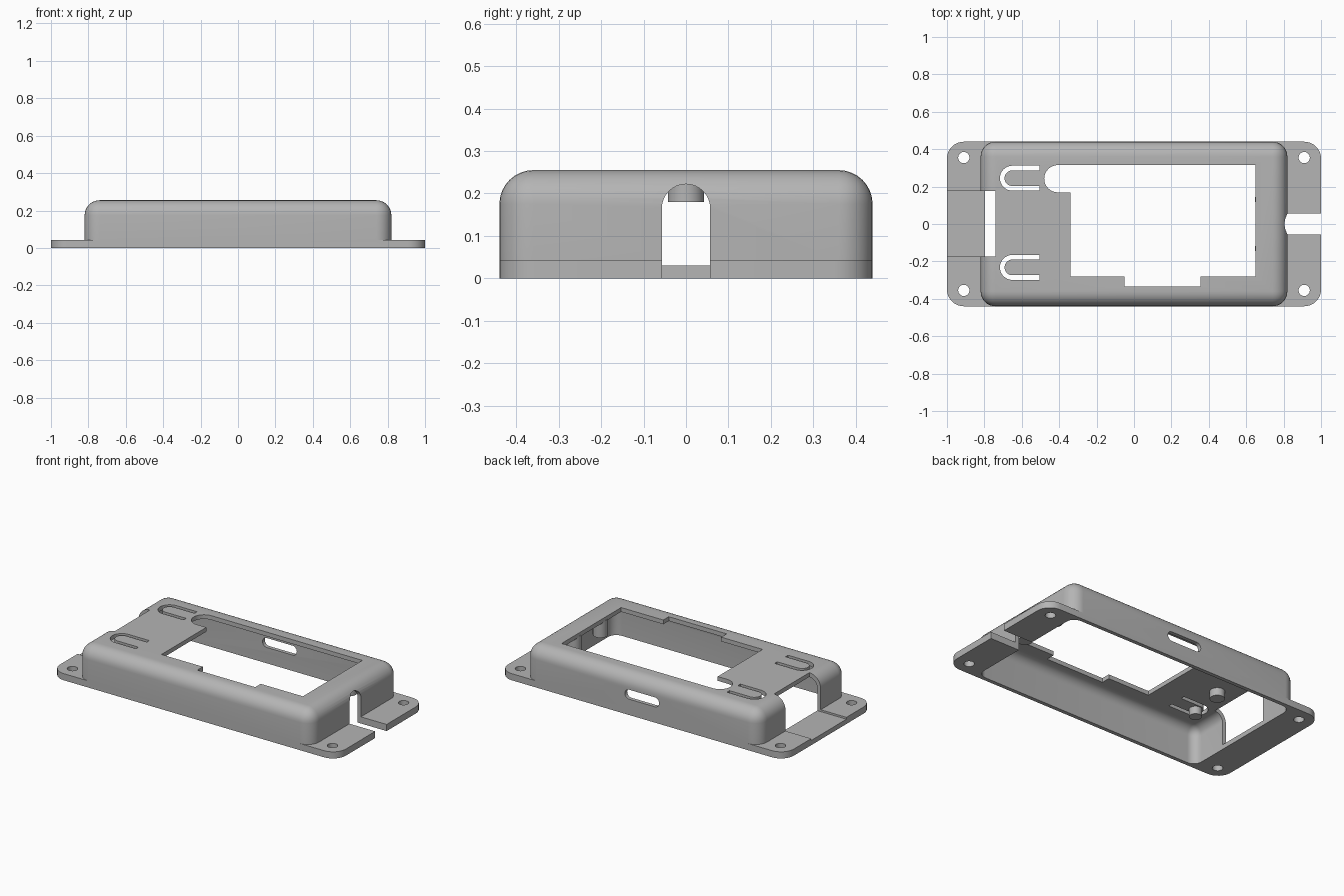
import bpy, bmesh
from math import pi, cos, sin, radians
from mathutils import Vector

cube = bpy.data.objects.get("Cube")
if cube:
    bpy.data.objects.remove(cube, do_unlink=True)

grey = bpy.data.materials.new("matte_grey")
grey.use_nodes = True
colour = (0.46, 0.46, 0.46, 1)
grey.diffuse_color = colour
grey.node_tree.nodes["Principled BSDF"].inputs["Base Color"].default_value = colour


def make_object(name, bm):
    bmesh.ops.recalc_face_normals(bm, faces=bm.faces[:])
    mesh = bpy.data.meshes.new(name)
    bm.to_mesh(mesh)
    bm.free()
    mesh.materials.append(grey)
    obj = bpy.data.objects.new(name, mesh)
    bpy.context.collection.objects.link(obj)
    return obj


def rounded_box(name, half_x, half_y, low, high, radius, round_top=True):
    bm = bmesh.new()
    bmesh.ops.create_cube(bm, size=2)
    for v in bm.verts:
        v.co = (v.co.x * half_x, v.co.y * half_y, high if v.co.z > 0 else low)
    if radius:
        def wanted(e):
            upright = abs(e.verts[0].co.z - e.verts[1].co.z) > 1e-6
            at_top = all(v.co.z > high - 1e-6 for v in e.verts)
            return upright or (round_top and at_top)
        bmesh.ops.bevel(bm, geom=[e for e in bm.edges if wanted(e)], offset=radius,
                        segments=8, profile=0.5, affect='EDGES', clamp_overlap=False)
    return make_object(name, bm)


def arc(cx, cy, r, start, end, steps=16):
    angles = [radians(start + (end - start) * i / steps) for i in range(steps + 1)]
    return [(cx + r * cos(a), cy + r * sin(a)) for a in angles]


def prism(name, outline, low, high, axis='z'):
    # The outline lies in the plane across the axis: xy, xz or yz
    place = {'z': lambda u, v, d: (u, v, d), 'y': lambda u, v, d: (u, d, v),
             'x': lambda u, v, d: (d, u, v)}[axis]
    bm = bmesh.new()
    face = bm.faces.new([bm.verts.new(place(u, v, low)) for u, v in outline])
    out = bmesh.ops.extrude_face_region(bm, geom=[face])
    shift = Vector(place(0, 0, high - low))
    bmesh.ops.translate(bm, vec=shift,
                        verts=[g for g in out["geom"] if isinstance(g, bmesh.types.BMVert)])
    return make_object(name, bm)


def rectangle(x0, x1, y0, y1):
    return [(x0, y0), (x1, y0), (x1, y1), (x0, y1)]


def disc(x, y, r, steps=32):
    return arc(x, y, r, 0, 360, steps)[:-1]


def combine(target, tool, operation='DIFFERENCE'):
    mod = target.modifiers.new("combine", 'BOOLEAN')
    mod.operation, mod.solver, mod.object = operation, 'EXACT', tool
    bpy.context.view_layer.objects.active = target
    bpy.ops.object.modifier_apply(modifier=mod.name)
    bpy.data.objects.remove(tool, do_unlink=True)


def smooth(obj):
    bpy.ops.object.select_all(action='DESELECT')
    obj.select_set(True)
    bpy.context.view_layer.objects.active = obj
    bpy.ops.object.shade_smooth_by_angle(angle=radians(30))


# Rounded cover joined to its mounting flange, then hollowed from below
cover = rounded_box("cover", 0.82, 0.44, 0, 0.255, 0.08)
combine(cover, rounded_box("flange", 1, 0.44, 0, 0.042, 0.09, round_top=False), 'UNION')
combine(cover, rounded_box("cavity", 0.796, 0.416, -0.2, 0.228, 0.056))

# Display window with a rounded side lobe and a step in the front edge
window = [(0.65, 0.315)] + arc(-0.407, 0.242, 0.073, 90, 270)
window += [(-0.34, 0.169), (-0.34, -0.28), (-0.05, -0.28), (-0.05, -0.335),
           (0.355, -0.335), (0.355, -0.28), (0.65, -0.28)]
combine(cover, prism("window_cutter", window, 0.15, 0.4))

# U-shaped slots that free the two button tongues
buttons = (0.245, -0.232)
for y in buttons:
    slot = [(-0.505, y + 0.067)] + arc(-0.65, y, 0.067, 90, 270)
    slot += [(-0.505, y - 0.067), (-0.505, y - 0.042)]
    slot += arc(-0.65, y, 0.042, 270, 90) + [(-0.505, y + 0.042)]
    combine(cover, prism("tongue_cutter", slot, 0.15, 0.4))

# Screw holes in the flange corners
for x in (-0.91, 0.91):
    for y in (-0.355, 0.355):
        combine(cover, prism("screw_cutter", disc(x, y, 0.03), -0.1, 0.1))

# Arched cable notch at one end, wide connector opening at the other
notch = [(-0.057, -0.1), (0.057, -0.1)] + arc(0, 0.165, 0.057, 0, 180)
combine(cover, prism("notch_cutter", notch, 0.7, 1.1, 'x'))
combine(cover, prism("opening_cutter", rectangle(-1.1, -0.74, -0.175, 0.177), 0.03, 0.4))

# Rounded card slot in the back wall
card = arc(0.09, 0.13, 0.03, -90, 90) + arc(-0.09, 0.13, 0.03, 90, 270)
combine(cover, prism("card_cutter", card, 0.35, 0.5, 'y'))
smooth(cover)

# Posts hanging under the top plate
posts = [("button_post", -0.645, y, 0.036, 0.18) for y in buttons]
posts.append(("middle_post", -0.61, 0, 0.043, 0.18))
posts += [("support_post", 0.69, y, 0.044, 0.13) for y in (-0.13, 0.13)]
for name, x, y, r, low in posts:
    smooth(prism(name, disc(x, y, r), low, 0.235))
